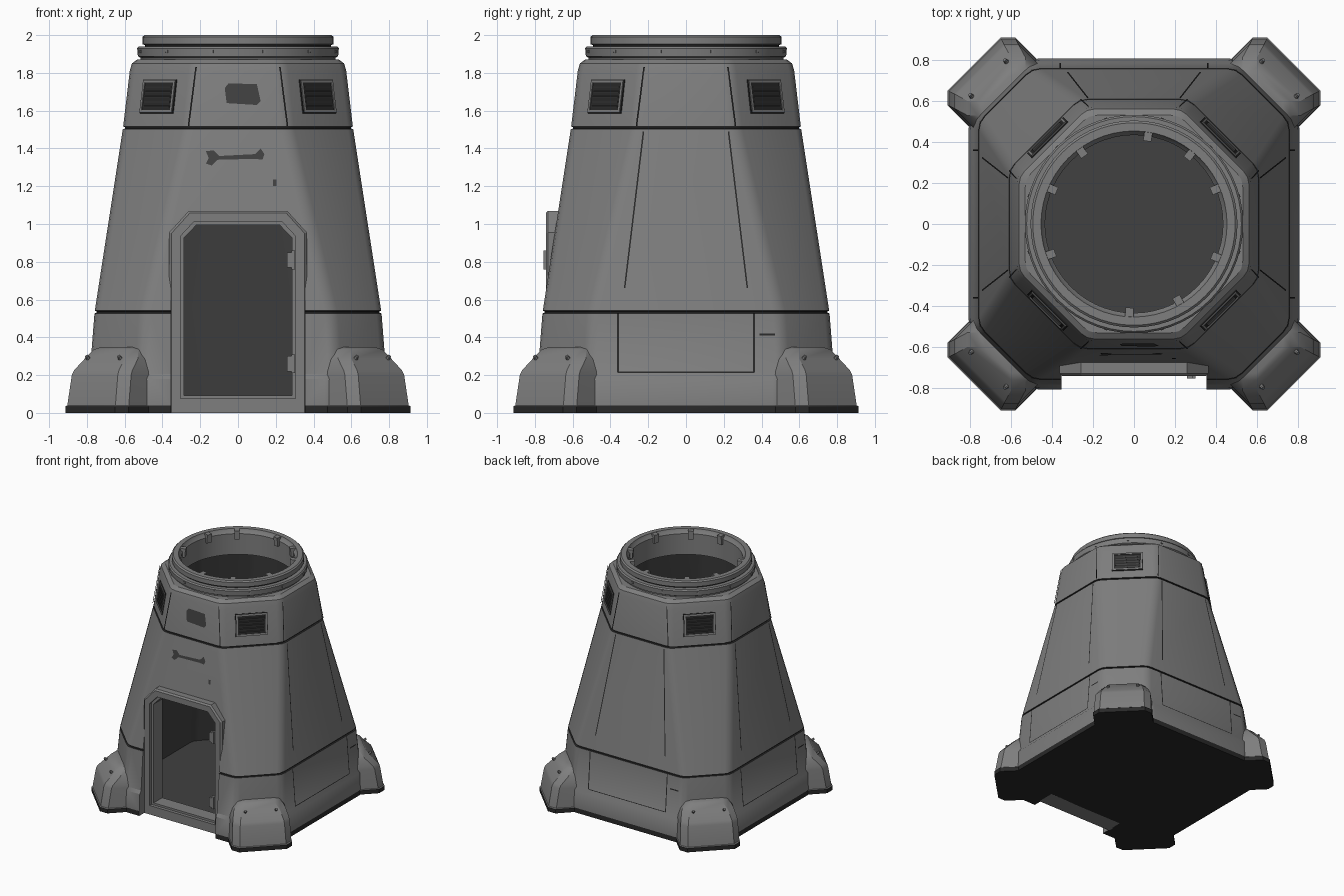
import bpy, bmesh
from math import sin, cos, pi, radians, sqrt, atan2
from mathutils import Vector, Matrix

cube = bpy.data.objects.get("Cube")
if cube:
    bpy.data.objects.remove(cube, do_unlink=True)


def material(name, v):
    m = bpy.data.materials.new(name)
    m.use_nodes = True
    m.diffuse_color = (v, v, v, 1)
    m.node_tree.nodes["Principled BSDF"].inputs["Base Color"].default_value = (v, v, v, 1)
    return m


SHELL = material("grey shell", 0.21)
DARK = material("dark interior", 0.052)
BLACK = material("black trim", 0.022)
MATS = [SHELL, BLACK, DARK]


def finish(name, bm, mats, smooth=True, recalc=True):
    if recalc:
        bmesh.ops.recalc_face_normals(bm, faces=bm.faces)
    mesh = bpy.data.meshes.new(name)
    bm.to_mesh(mesh)
    bm.free()
    for m in mats:
        mesh.materials.append(m)
    ob = bpy.data.objects.new(name, mesh)
    bpy.context.collection.objects.link(ob)
    bpy.ops.object.select_all(action='DESELECT')
    ob.select_set(True)
    bpy.context.view_layer.objects.active = ob
    if smooth:
        bpy.ops.object.shade_smooth_by_angle(angle=radians(28))
    return ob


def loft(bm, sections, bands, closed=False):
    """Skin a stack of equal loops; bands gives the material of each step."""
    rows = [[bm.verts.new(p) for p in s] for s in sections]
    n = len(rows[0])
    pairs = list(zip(rows, rows[1:]))
    if closed:
        pairs.append((rows[-1], rows[0]))
    for (a, b), mat in zip(pairs, bands):
        for i in range(n):
            j = (i + 1) % n
            bm.faces.new((a[i], a[j], b[j], b[i])).material_index = mat
    if not closed:
        bm.faces.new(rows[0][::-1]).material_index = bands[0]
        bm.faces.new(rows[-1]).material_index = bands[-1]


def box(bm, size, mat4, index=0):
    r = bmesh.ops.create_cube(bm, size=1, matrix=mat4 @ Matrix.Diagonal((*size, 1)))
    for f in {f for v in r["verts"] for f in v.link_faces}:
        f.material_index = index


def octagon(z, h, c, r=0.04):
    """Square of half width h cut to flats of half width c, with softened corners."""
    base = []
    for k in range(4):
        rot = Matrix.Rotation(k * pi / 2, 3, 'Z')
        base += [rot @ Vector((-c, -h, z)), rot @ Vector((c, -h, z))]
    out = []
    for i, p in enumerate(base):
        a = p + (base[i - 1] - p).normalized() * r
        b = p + (base[(i + 1) % 8] - p).normalized() * r
        out += [a, p * 0.5 + (a + b) * 0.25, b]
    return out


# Body: outer wall going up, then the inner wall going down to the floor
wall = [(0, .81, .5, 1), (.04, .81, .5, 0), (.18, .803, .5, 0), (.205, .785, .52, 0),
        (.527, .76, .5, 1), (.53, .749, .495, 1), (.538, .749, .495, 1), (.541, .758, .497, 0),
        (1.502, .61, .27, 1), (1.505, .598, .265, 1), (1.513, .598, .265, 1), (1.516, .608, .268, 0),
        (1.81, .573, .238, 0), (1.85, .562, .232, 0), (1.872, .532, .22, 0), (1.872, .46, .19, 0),
        (1.8, .46, .19, 2), (1.8, .52, .2, 2), (.05, .735, .45, 2)]
bm = bmesh.new()
loft(bm, [octagon(*w[:3]) for w in wall], [w[3] for w in wall])
body = finish("body_shell", bm, MATS, smooth=False)


# Doorway opening and its frames
def door_outline(w, z0, shoulder, top, neck, y):
    half = [(w, z0), (w, shoulder), (neck, top)]
    pts = half + [(-x, z) for x, z in reversed(half)]
    return [Vector((x, y, z)) for x, z in pts]


bm = bmesh.new()
loft(bm, [door_outline(.355, -.1, .945, 1.06, .25, y) for y in (-1, -.6)], [0])
cutter = finish("door_cutter", bm, [], smooth=False)
cutter.hide_render = True
mod = body.modifiers.new("doorway", 'BOOLEAN')
mod.operation = 'DIFFERENCE'
mod.solver = 'EXACT'
mod.object = cutter
bpy.context.view_layer.objects.active = body
bpy.ops.object.modifier_apply(modifier=mod.name)
bpy.data.objects.remove(cutter, do_unlink=True)
body.select_set(True)
bpy.context.view_layer.objects.active = body
bpy.ops.object.shade_smooth_by_angle(angle=radians(28))


def door_frame(name, outer, inner, front, back):
    bm = bmesh.new()
    loops = [door_outline(*outer, back), door_outline(*outer, front + .012),
             door_outline(outer[0] - .012, outer[1], outer[2] - .005, outer[3] - .012, outer[4] - .005, front),
             door_outline(*inner, front), door_outline(*inner, back)]
    loft(bm, loops, [0] * 5, closed=True)
    finish(name, bm, MATS, smooth=False)


door_frame("door_frame", (.365, 0, .955, 1.07, .26), (.305, .075, .935, 1.01, .235), -.742, -.59)
door_frame("door_lip", (.33, .03, .945, 1.03, .245), (.287, .092, .925, .995, .22), -.715, -.6)

# Door hinges
bm = bmesh.new()
for z in (.26, .81):
    box(bm, (.03, .04, .08), Matrix.Translation((.275, -.735, z)))
    box(bm, (.018, .03, .1), Matrix.Translation((.292, -.74, z)))
finish("door_hinges", bm, MATS, smooth=False)

# Corner feet with a black sole
bm = bmesh.new()
foot = [(0, 1.105, .235, 1), (.035, 1.105, .235, 0), (.04, 1.098, .23, 0), (.2, 1.072, .222, 0),
        (.225, 1.06, .218, 0), (.285, 1.0, .2, 0), (.335, .965, .165, 0), (.348, .94, .14, 0)]
for k in range(4):
    rot = Matrix.Rotation(pi / 4 + k * pi / 2, 3, 'Z')
    secs = []
    for z, u, w, _ in foot:
        half = [(.87, -w), (u - .05, -w), (u, .05 - w)]
        secs.append([rot @ Vector((a, b, z)) for a, b in half + [(a, -b) for a, b in reversed(half)]])
    loft(bm, secs, [f[3] for f in foot])
finish("corner_feet", bm, MATS)

# Round collar on top, turned from a profile
profile = [(.435, 1.79), (.435, 1.965), (.45, 1.985), (.455, 2), (.495, 2), (.506, 1.99), (.506, 1.952),
           (.492, 1.947), (.492, 1.94), (.525, 1.94), (.534, 1.93), (.53, 1.888), (.515, 1.88),
           (.515, 1.868), (.5, 1.79)]
SEG = 56
bm = bmesh.new()
loft(bm, [[Vector((r * cos(2 * pi * i / SEG), r * sin(2 * pi * i / SEG), z)) for i in range(SEG)]
          for r, z in profile], [0] * 7 + [1] + [0] * 7, closed=True)
finish("top_collar", bm, MATS)

# Clips inside the collar and studs around it
bm = bmesh.new()
for a in (81, 51, 23, -22, -60, -93, -160, 157, 126):
    m = Matrix.Rotation(radians(a), 4, 'Z')
    box(bm, (.06, .04, .025), m @ Matrix.Translation((.44, 0, 1.985)))
    box(bm, (.02, .04, .07), m @ Matrix.Translation((.425, 0, 1.96)))
for i in range(12):
    m = Matrix.Rotation(2 * pi * (i + .5) / 12, 4, 'Z')
    box(bm, (.012, .016, .016), m @ Matrix.Translation((.531, 0, 1.912)))
finish("collar_clips", bm, MATS, smooth=False)

# Rivets on the feet
bm = bmesh.new()
for k in range(4):
    m = Matrix.Rotation(pi / 4 + k * pi / 2, 4, 'Z')
    for side in (-1, 1):
        p = m @ Matrix.Translation((1.008, side * .12, .295)) @ Matrix.Rotation(.8, 4, 'Y')
        bmesh.ops.create_cone(bm, cap_ends=True, segments=8, radius1=.012, radius2=.009, depth=.02, matrix=p)
finish("foot_rivets", bm, MATS, smooth=False)

# Corner vents: dark recess, rim and slats lying on the sloped corner faces
bm = bmesh.new()
tilt = atan2(.052, .32)
for k in range(4):
    m = (Matrix.Rotation(pi / 4 + k * pi / 2, 4, 'Z') @ Matrix.Translation((.594, 0, 1.675))
         @ Matrix.Rotation(-tilt, 4, 'Y'))
    box(bm, (.012, .25, .18), m, 1)
    for s in (-1, 1):
        box(bm, (.022, .012, .17), m @ Matrix.Translation((0, s * .113, 0)))
        box(bm, (.022, .236, .012), m @ Matrix.Translation((0, 0, s * .079)))
    for i in range(5):
        box(bm, (.02, .19, .009), m @ Matrix.Translation((0, 0, (i - 2) * .026)) @ Matrix.Rotation(.5, 4, 'Y'), 2)
finish("corner_vents", bm, MATS, smooth=False)


# Thin plates lying on the four sloped sides
def side_depth(z):
    keys = [(.205, .785), (.53, .76), (1.51, .61), (1.83, .571)]
    for (a, p), (b, q) in zip(keys, keys[1:]):
        if z <= b or b == keys[-1][0]:
            return p + (q - p) * (z - a) / (b - a)


def plates(name, polys, mat):
    bm = bmesh.new()
    for k, pts in polys:
        rot = Matrix.Rotation(k * pi / 2, 3, 'Z')
        bm.faces.new([bm.verts.new(rot @ Vector((x, -side_depth(z) - .003, z))) for x, z in pts])
    finish(name, bm, [mat], smooth=False, recalc=False)


def strip(x0, z0, x1, z1, w=.004):
    return [(x0 - w, z0), (x0 + w, z0), (x1 + w, z1), (x1 - w, z1)]


seams = []
for k in range(4):
    for s in (-1, 1):
        seams.append((k, strip(s * .262, 1.52, s * .222, 1.83)))
        if k:
            seams.append((k, strip(s * .325, .66, s * .29, .95)))
            seams.append((k, strip(s * .29, .95, s * .225, 1.49)))
            seams.append((k, strip(s * .36, .215, s * .36, .525)))
    if k:
        seams.append((k, [(-.36, .212), (.36, .212), (.36, .218), (-.36, .218)]))
        seams.append((k, [(.39, .41), (.47, .41), (.47, .42), (.39, .42)]))
plates("panel_seams", seams, BLACK)

# Dark worn patches above the door
patch = [(-.06, 1.64), (.1, 1.63), (.12, 1.65), (.1, 1.74), (-.05, 1.745), (-.07, 1.72)]
bar = [(-.17, 1.32), (-.14, 1.31), (-.11, 1.34), (.09, 1.345), (.13, 1.34), (.14, 1.37), (.12, 1.4),
       (.09, 1.37), (-.1, 1.36), (-.13, 1.39), (-.17, 1.385), (-.155, 1.35)]
spot = [(.185, 1.2), (.205, 1.2), (.205, 1.235), (.185, 1.235)]
plates("front_patches", [(0, patch), (0, bar), (0, spot)], DARK)
